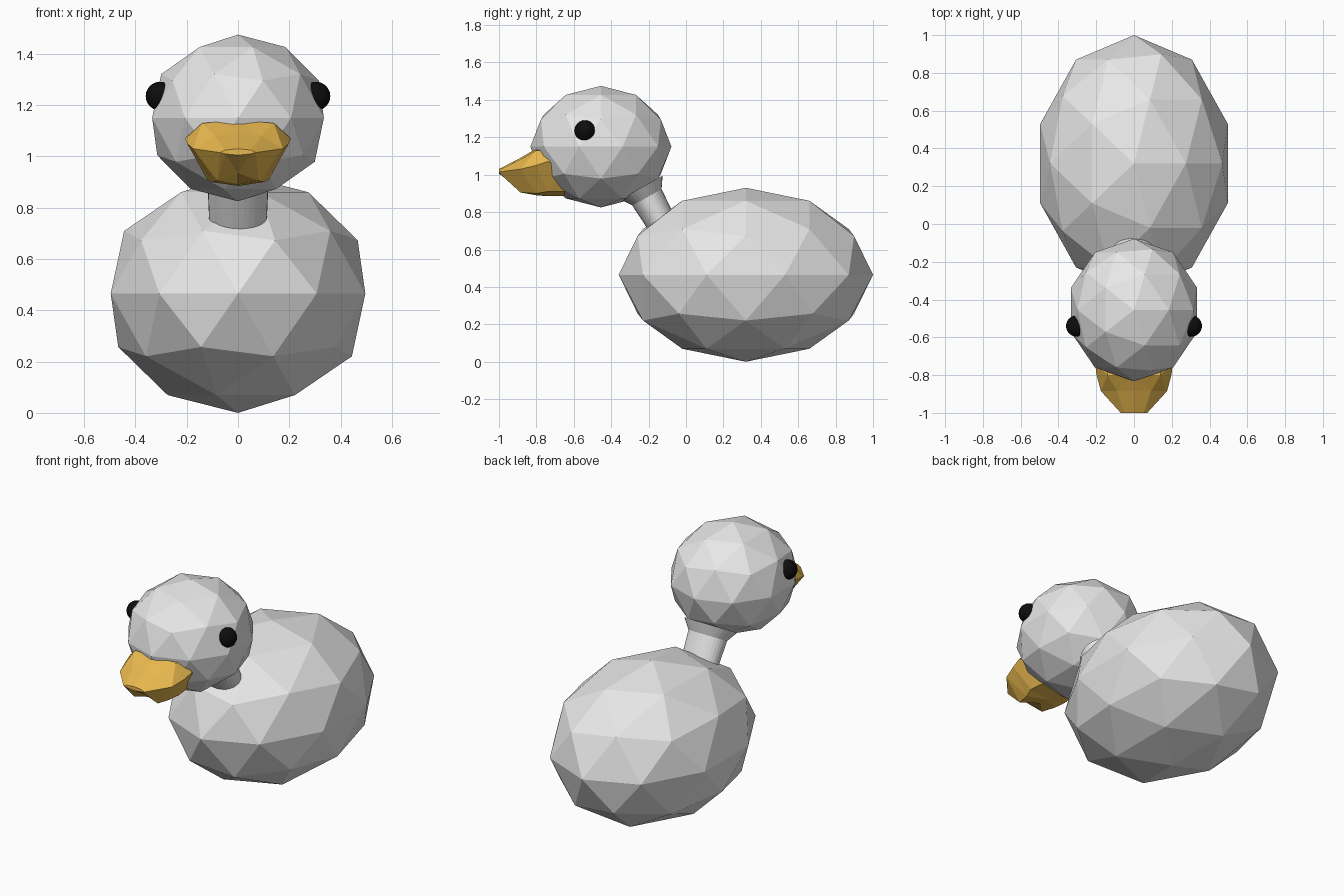
import bpy, bmesh
from mathutils import Matrix, Vector

cube = bpy.data.objects.get("Cube")
if cube:
    bpy.data.objects.remove(cube, do_unlink=True)


def material(name, rgb):
    mat = bpy.data.materials.new(name)
    mat.use_nodes = True
    mat.diffuse_color = (*rgb, 1)
    mat.node_tree.nodes["Principled BSDF"].inputs["Base Color"].default_value = (*rgb, 1)
    return mat


white = material("soft white", (0.8, 0.8, 0.8))
gold = material("golden yellow", (0.84, 0.5, 0.08))
black = material("black", (0.004, 0.004, 0.004))


def finish(name, bm, mat):
    bmesh.ops.recalc_face_normals(bm, faces=bm.faces)
    mesh = bpy.data.meshes.new(name)
    bm.to_mesh(mesh)
    bm.free()
    mesh.materials.append(mat)
    obj = bpy.data.objects.new(name, mesh)
    bpy.context.collection.objects.link(obj)
    return obj


def ico(name, centre, radii, mat):
    bm = bmesh.new()
    place = Matrix.Translation(centre) @ Matrix.Diagonal((*radii, 1))
    bmesh.ops.create_icosphere(bm, subdivisions=2, radius=1, matrix=place)
    return finish(name, bm, mat)


def loft(name, rings, mat):
    """Skin a list of closed rings and cap both ends."""
    bm = bmesh.new()
    loops = [[bm.verts.new(p) for p in ring] for ring in rings]
    n = len(loops[0])
    for a, b in zip(loops, loops[1:]):
        for i in range(n):
            j = (i + 1) % n
            bm.faces.new((a[i], a[j], b[j], b[i]))
    bm.faces.new(loops[0])
    bm.faces.new(loops[-1])
    return finish(name, bm, mat)


# Faceted body and head
ico("body", (0, 0.32, 0.465), (0.522, 0.68, 0.465), white)
ico("head", (0, -0.455, 1.15), (0.352, 0.377, 0.325), white)

# Leaning oval neck, flared where it enters the head
axis = Vector((0, -0.49, 0.87))
across = Vector((0, 0.87, 0.49))
side = Vector((1, 0, 0))
circle = bmesh.new()
bmesh.ops.create_circle(circle, segments=32, radius=1)
unit = [v.co.copy() for v in circle.verts]
circle.free()
neck_rings = []
for along, wide, deep in ((0.6, 0.108, 0.072), (0.87, 0.118, 0.09), (0.93, 0.16, 0.13)):
    middle = across * 0.25 + axis * along
    neck_rings.append([middle + side * p.x * wide + across * p.y * deep for p in unit])
loft("neck", neck_rings, white)

# Beak: half sections (x, z) from top to bottom, mirrored across x
sections = (
    (-1.0, ((0, 1.03), (0.05, 1.025), (0.07, 1.015), (0.05, 1.01), (0, 1.005))),
    (-0.885, ((0, 1.09), (0.09, 1.08), (0.175, 1.03), (0.08, 0.905), (0, 0.935))),
    (-0.8, ((0, 1.14), (0.14, 1.13), (0.198, 1.05), (0.1, 0.9), (0, 0.89))),
    (-0.74, ((0, 1.14), (0.14, 1.13), (0.206, 1.07), (0.12, 0.91), (0, 0.885))),
    (-0.65, ((0, 1.12), (0.13, 1.11), (0.18, 1.03), (0.11, 0.91), (0, 0.885))),
)
beak_rings = []
for y, half in sections:
    outline = list(half) + [(-x, z) for x, z in half[-2:0:-1]]
    beak_rings.append([(x, y, z) for x, z in outline])
beak = loft("beak", beak_rings, gold)
tri = beak.modifiers.new("facets", "TRIANGULATE")

# Round eyes
for label, sign in (("left", 1), ("right", -1)):
    bm = bmesh.new()
    bmesh.ops.create_uvsphere(bm, u_segments=24, v_segments=12, radius=0.056,
                              matrix=Matrix.Translation((sign * 0.304, -0.54, 1.235)))
    for face in bm.faces:
        face.smooth = True
    finish(label + "_eye", bm, black)
